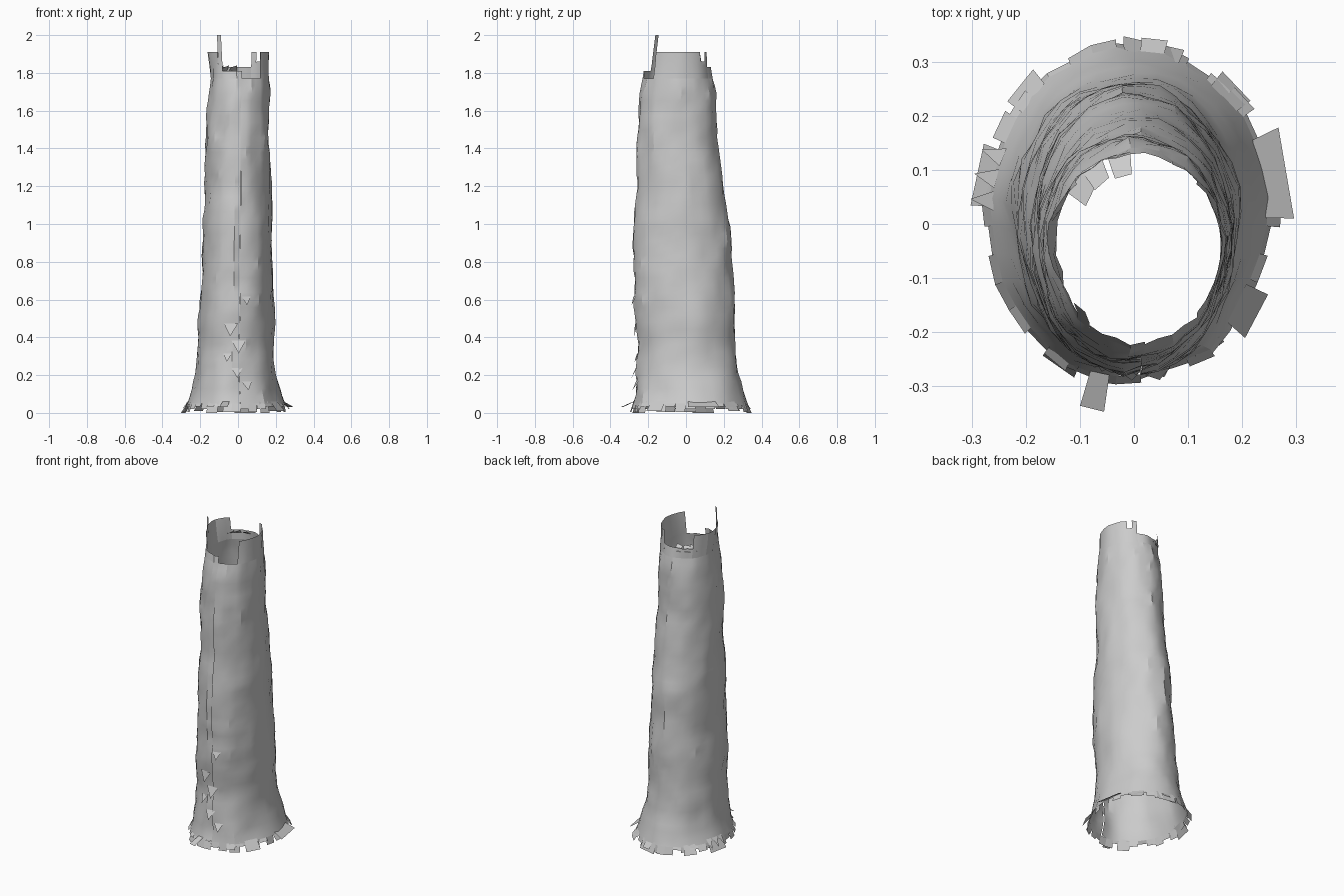
import bpy, bmesh, math, random
from mathutils import Vector, noise

cube = bpy.data.objects.get("Cube")
if cube:
    bpy.data.objects.remove(cube)

random.seed(4)
SEGMENTS, RINGS = 36, 44
STEP = math.tau / SEGMENTS
SEAM = math.radians(-85)
LOW, HIGH = 0.05, 1.77

# Trunk outline: height, right, left, front, back
OUTLINE = [
    (0.05, -.265, .245, -.28, .325),
    (0.10, -.245, .225, -.27, .31),
    (0.20, -.225, .20, -.265, .28),
    (0.35, -.215, .19, -.25, .26),
    (0.60, -.20, .19, -.275, .26),
    (0.80, -.19, .18, -.28, .24),
    (1.00, -.185, .18, -.28, .23),
    (1.20, -.175, .175, -.255, .20),
    (1.40, -.17, .165, -.26, .17),
    (1.60, -.165, .165, -.25, .16),
    (1.70, -.155, .165, -.24, .155),
    (1.77, -.145, .16, -.225, .14),
    (2.00, -.16, .165, -.19, .11),
]


def grey_material():
    mat = bpy.data.materials.new("weathered grey")
    colour = (0.6, 0.6, 0.6, 1)
    mat.use_nodes = True
    mat.diffuse_color = colour
    mat.node_tree.nodes["Principled BSDF"].inputs["Base Color"].default_value = colour
    return mat


GREY = grey_material()


def outline_at(z):
    for a, b in zip(OUTLINE, OUTLINE[1:]):
        if z <= b[0]:
            t = (z - a[0]) / (b[0] - a[0])
            return [p + (q - p) * t for p, q in zip(a, b)][1:]
    return OUTLINE[-1][1:]


def bark_point(angle, z, grow=0.0, rough=0.007):
    """Point on the lumpy trunk wall."""
    right, left, front, back = outline_at(z)
    c, s = math.cos(angle), math.sin(angle)
    centre = Vector(((left + right) / 2, (front + back) / 2, z))
    lump = noise.noise(Vector((c * 2, s * 2, z * 5))) * rough * 1.6
    lump += noise.noise(Vector((c * 6, s * 6, z * 14))) * rough
    return centre + Vector((c * ((left - right) / 2 + lump + grow),
                            s * ((back - front) / 2 + lump + grow), 0))


def finish(name, bm, smooth=True):
    mesh = bpy.data.meshes.new(name)
    bm.to_mesh(mesh)
    bm.free()
    mesh.materials.append(GREY)
    obj = bpy.data.objects.new(name, mesh)
    bpy.context.collection.objects.link(obj)
    if smooth:
        bpy.ops.object.select_all(action='DESELECT')
        obj.select_set(True)
        bpy.context.view_layer.objects.active = obj
        bpy.ops.object.shade_smooth_by_angle(angle=math.radians(25))
    return obj


def add_face(bm, points):
    return bm.faces.new([bm.verts.new(p) for p in points])


# Hollow trunk wall, open at both ends, lapped along a front seam
bm = bmesh.new()
rings = []
for r in range(RINGS + 1):
    z = LOW + (HIGH - LOW) * r / RINGS
    lap = -0.008 if z < 1.5 else 0
    rings.append([bm.verts.new(bark_point(SEAM + i * STEP, z, lap if i == SEGMENTS else 0))
                  for i in range(SEGMENTS + 1)])
for lower, upper in zip(rings, rings[1:]):
    for i in range(SEGMENTS):
        bm.faces.new((lower[i], lower[i + 1], upper[i + 1], upper[i]))
finish("trunk_wall", bm)


# Broken rim: tall sides, low front and back, one splinter
def rim_height(deg):
    if 135 < deg < 222 or deg < 62 or deg > 318:
        return 1.86 if 46 < deg < 54 else 1.91
    if 222 < deg < 236:
        return 2.0
    if deg > 275:
        return HIGH
    return 1.83 if deg < 135 else 1.81


bm = bmesh.new()
for i in range(SEGMENTS):
    a = SEAM + i * STEP
    top = rim_height(math.degrees(a + STEP / 2) % 360)
    if top > HIGH:
        b = a + STEP
        mid = min(top, 1.84)
        bands = [(HIGH, mid)] + ([(mid, top)] if top > mid else [])
        for low, high in bands:
            add_face(bm, (bark_point(a, low), bark_point(b, low),
                          bark_point(b, high), bark_point(a, high)))
bmesh.ops.remove_doubles(bm, verts=bm.verts, dist=0.0005)
finish("broken_rim", bm)

# Torn back rim folded inward
bm = bmesh.new()
for deg in (95, 115, 130):
    a, b = math.radians(deg), math.radians(deg + 16)
    add_face(bm, (bark_point(a, 1.81), bark_point(b, 1.81),
                  bark_point(b, 1.83, -.04), bark_point(a, 1.84, -.035)))
finish("folded_rim", bm, False)

# Ragged flared skirt
bm = bmesh.new()
for i in range(SEGMENTS):
    a = SEAM + i * STEP
    b = a + STEP
    reach = random.choice((.008, .015, .025))
    drop = random.choice((.015, .03, .045))
    lower = LOW - drop
    points = [bark_point(a, LOW), bark_point(b, LOW)]
    for ang in (b, a):
        p = bark_point(ang, LOW, reach)
        p.z = lower
        p.y = min(p.y, .345)
        points.append(p)
    add_face(bm, points)
finish("ragged_skirt", bm, False)

# Root tabs reaching outward to the ground: direction, half width, reach, height
bm = bmesh.new()
for deg, half, reach, z in ((12, 14, .05, .03), (168, 10, .035, 0), (258, 4, .065, .03),
                            (242, 7, .02, 0), (80, 12, .022, 0), (305, 6, .01, 0),
                            (325, 8, .04, .01), (45, 7, .03, .01), (135, 7, .03, .01)):
    a, b = math.radians(deg - half), math.radians(deg + half)
    outer = []
    for ang in (b, a):
        p = bark_point(ang, LOW, reach)
        p.z = z
        outer.append(Vector((max(-.305, min(.30, p.x)), max(-.35, min(.35, p.y)), z)))
    add_face(bm, [bark_point(a, .06), bark_point(b, .06)] + outer)
finish("root_tabs", bm, False)

# Loose bark flakes on the lower front, and a few at the right foot
bm = bmesh.new()
for deg, z, size in ((262, .45, .045), (274, .36, .045), (272, .22, .035),
                     (258, .30, .03), (284, .60, .03), (285, .15, .03)):
    a = math.radians(deg)
    spread = size * 4
    add_face(bm, (bark_point(a - spread, z + size / 2, .004),
                  bark_point(a + spread, z + size / 2, .004),
                  bark_point(a, z - size, .025)))
for deg in (160, 168, 176):
    a = math.radians(deg)
    tip = bark_point(a, LOW, .035)
    tip.z = .02
    add_face(bm, (bark_point(a - .06, .07), bark_point(a + .06, .07), tip))
finish("bark_flakes", bm, False)
